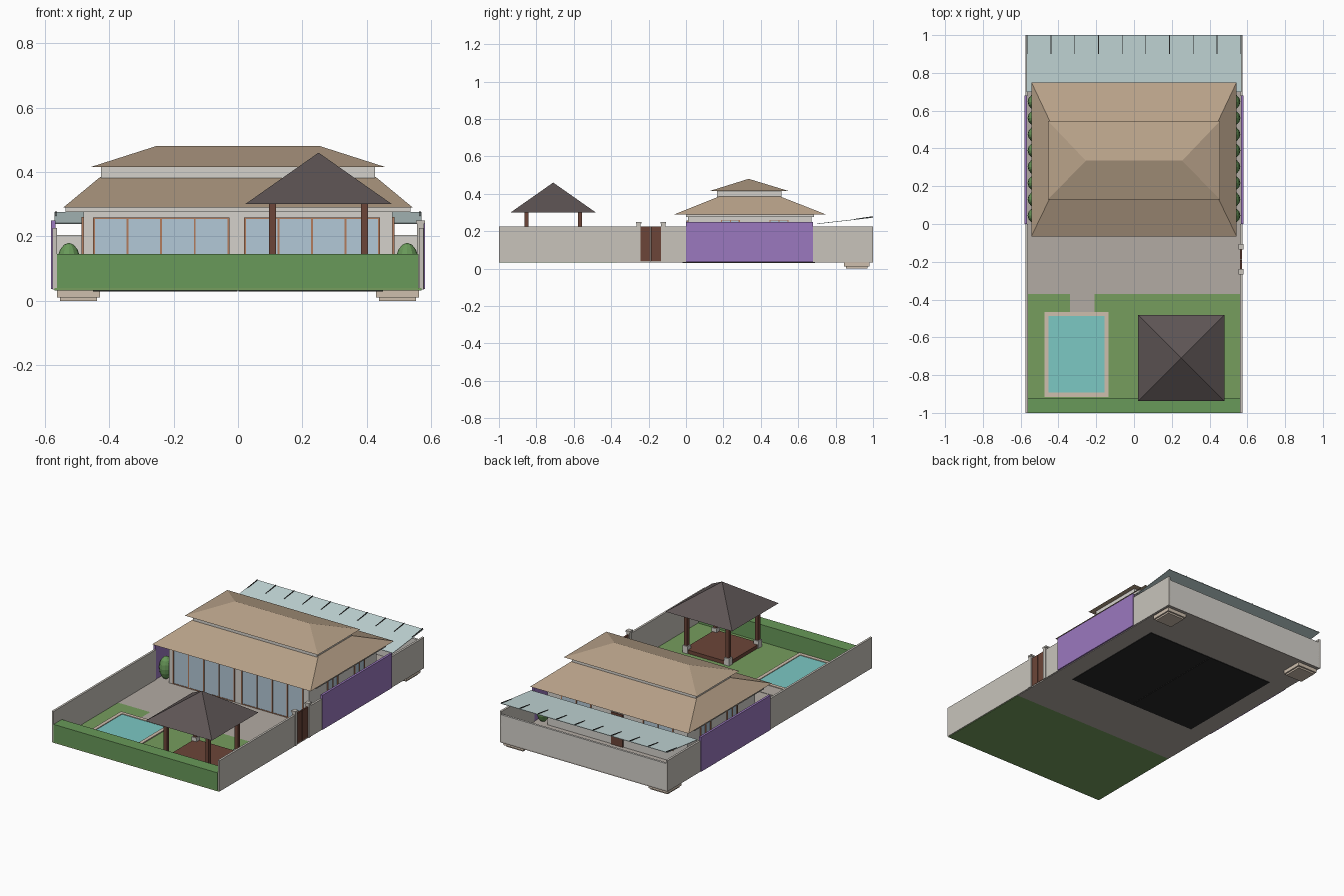
import bpy
from math import atan2

if "Cube" in bpy.data.objects:
    bpy.data.objects.remove(bpy.data.objects["Cube"])

MATS = {}
COLORS = {
    "stone": (0.58, 0.55, 0.50), "paving": (0.45, 0.41, 0.37), "purple": (0.33, 0.19, 0.52),
    "grass": (0.18, 0.34, 0.11), "hedge": (0.14, 0.32, 0.10), "tile": (0.48, 0.36, 0.25),
    "dark_tile": (0.11, 0.09, 0.09), "wood": (0.15, 0.06, 0.04), "frame": (0.45, 0.20, 0.11),
    "glass": (0.45, 0.58, 0.68), "water": (0.20, 0.58, 0.55), "plaster": (0.66, 0.64, 0.60),
    "rim": (0.62, 0.52, 0.42), "awning": (0.58, 0.72, 0.72), "black": (0.02, 0.02, 0.02),
}


def paint(obj, key):
    if key not in MATS:
        MATS[key] = bpy.data.materials.new(key)
        MATS[key].diffuse_color = (*COLORS[key], 1)
    obj.data.materials.append(MATS[key])
    return obj


def mesh(name, verts, faces, key):
    me = bpy.data.meshes.new(name)
    me.from_pydata(verts, [], faces)
    obj = bpy.data.objects.new(name, me)
    bpy.context.collection.objects.link(obj)
    return paint(obj, key)


def hip(name, base, z0, top, z1, key):
    """Solid between two rectangles (x0, x1, y0, y1)."""
    v = [(x, y, z) for (x0, x1, y0, y1), z in ((base, z0), (top, z1))
         for x, y in ((x0, y0), (x1, y0), (x1, y1), (x0, y1))]
    f = [(3, 2, 1, 0), (4, 5, 6, 7)] + [(i, (i + 1) % 4, (i + 1) % 4 + 4, i + 4) for i in range(4)]
    obj = mesh(name, v, f, key)
    import bmesh
    bm = bmesh.new()
    bm.from_mesh(obj.data)
    bmesh.ops.remove_doubles(bm, verts=bm.verts, dist=1e-5)
    bm.to_mesh(obj.data)
    bm.free()
    return obj


def box(name, x0, x1, y0, y1, z0, z1, key):
    return hip(name, (x0, x1, y0, y1), z0, (x0, x1, y0, y1), z1, key)


G = 0.04  # ground level

# Ground
box("patio", -0.57, 0.57, -0.37, 1.0, 0.032, G, "paving")
box("lawn", -0.57, 0.57, -1.0, -0.37, 0.032, G, "grass")
box("pool_path", -0.34, -0.21, -0.47, -0.37, G - 0.004, G + 0.002, "paving")
for i, (x0, x1) in enumerate(((-0.45, -0.002), (0.002, 0.45))):
    box(f"house_floor_{i}", x0, x1, -0.02, 0.69, 0.029, 0.034, "black")

# Corner footings under the back edge
for s in (-1, 1):
    c = s * 0.495
    box("footing", c - 0.067, c + 0.067, 0.845, 0.98, 0.01, 0.033, "rim")
    box("footing_base", c - 0.058, c + 0.058, 0.855, 0.97, 0.0, 0.01, "rim")

# Perimeter walls
TOP = 0.226
for s in (-1, 1):
    a, b = sorted((s * 0.562, s * 0.575))
    spans = [(-1.0, -0.25), (-0.13, 0.0), (0.68, 1.0)] if s > 0 else [(-1.0, 0.0), (0.68, 1.0)]
    for y0, y1 in spans:
        box("side_wall", a, b, y0, y1, 0.035, TOP, "stone")
    a, b = sorted((s * 0.566, s * 0.58))
    box("purple_wall", a, b, 0.0, 0.68, 0.036, 0.25, "purple")
box("back_wall", -0.565, 0.565, 0.987, 1.0, 0.035, 0.205, "plaster")
box("front_hedge", -0.565, 0.56, -1.0, -0.92, G - 0.002, 0.146, "hedge")

# Side gate
for y0 in (-0.265, -0.133):
    box("gate_post", 0.555, 0.578, y0, y0 + 0.023, 0.035, 0.24, "stone")
    box("gate_post_cap", 0.552, 0.58, y0 - 0.003, y0 + 0.026, 0.24, 0.25, "stone")
for y0, y1 in ((-0.242, -0.19), (-0.187, -0.133)):
    box("gate_leaf", 0.562, 0.572, y0, y1, G, 0.226, "wood")

# Pool
px0, px1, py0, py1, w = -0.475, -0.135, -0.915, -0.465, 0.022
box("pool_rim_front", px0, px1, py0, py0 + w, G - 0.004, G + 0.006, "rim")
box("pool_rim_back", px0, px1, py1 - w, py1, G - 0.004, G + 0.006, "rim")
box("pool_rim_left", px0, px0 + w, py0 + w, py1 - w, G - 0.004, G + 0.006, "rim")
box("pool_rim_right", px1 - w, px1, py0 + w, py1 - w, G - 0.004, G + 0.006, "rim")
box("pool_water", px0 + w, px1 - w, py0 + w, py1 - w, G - 0.004, G + 0.002, "water")

# Pavilion
cx, cy = 0.25, -0.71
box("pavilion_deck", cx - 0.155, cx + 0.155, cy - 0.155, cy + 0.155, G, 0.062, "wood")
for sx in (-1, 1):
    for sy in (-1, 1):
        x, y = cx + sx * 0.143, cy + sy * 0.143
        box("pavilion_post_base", x - 0.017, x + 0.017, y - 0.017, y + 0.017, G, 0.085, "plaster")
        box("pavilion_post", x - 0.011, x + 0.011, y - 0.011, y + 0.011, 0.08, 0.318, "wood")
r = 0.228
mesh("pavilion_roof",
     [(cx - r, cy - r, 0.30), (cx + r, cy - r, 0.30), (cx + r, cy + r, 0.30), (cx - r, cy + r, 0.30),
      (cx, cy, 0.46), (cx, cy, 0.45)],
     [(i, (i + 1) % 4, 4) for i in range(4)] + [((i + 1) % 4, i, 5) for i in range(4)], "dark_tile")

# House body and roofs
box("house_body", -0.48, 0.48, 0.01, 0.67, G, 0.278, "plaster")
box("house_soffit", -0.535, 0.535, 0.0, 0.685, 0.276, 0.29, "plaster")
hip("lower_roof", (-0.543, 0.543, -0.065, 0.75), 0.289, (-0.427, 0.427, 0.175, 0.505), 0.385, "tile")
box("roof_collar", -0.425, 0.425, 0.165, 0.51, 0.37, 0.418, "plaster")
hip("upper_roof", (-0.455, 0.455, 0.13, 0.545), 0.416, (-0.255, 0.255, 0.335, 0.335), 0.48, "tile")


# Windows: glass panel with mullions along one wall
def window(axis, wall, sign, a0, a1, z0, z1, panes):
    def part(name, p0, p1, q0, q1, depth, key):
        n0, n1 = sorted((wall - sign * 0.004, wall + sign * depth))
        if axis == "x":
            box(name, p0, p1, n0, n1, q0, q1, key)
        else:
            box(name, n0, n1, p0, p1, q0, q1, key)
    part("window_glass", a0, a1, z0, z1, 0.002, "glass")
    for i in range(panes + 1):
        p = a0 + (a1 - a0) * i / panes
        part("window_mullion", p - 0.003, p + 0.003, z0, z1, 0.006, "frame")
    for q in (z0, z1 - 0.004):
        part("window_rail", a0, a1, q, q + 0.004, 0.005, "frame")


window("x", 0.01, -1, -0.447, -0.03, G + 0.003, 0.258, 4)
window("x", 0.01, -1, 0.022, 0.438, G + 0.003, 0.258, 4)
for s in (-1, 1):
    for y0 in (0.19, 0.45):
        window("y", s * 0.48, s, y0, y0 + 0.095, 0.12, 0.26, 2)
    window("x", 0.67, 1, s * 0.28 - 0.1, s * 0.28 + 0.1, 0.11, 0.25, 2)
box("back_door", -0.04, 0.04, 0.66, 0.676, G, 0.24, "wood")

# Shrubs along both sides
for s in (-1, 1):
    for i in range(8):
        bpy.ops.mesh.primitive_uv_sphere_add(segments=12, ring_count=8, radius=1,
                                             location=(s * 0.525, 0.045 + i * 0.086, 0.11))
        o = bpy.context.object
        o.name = "shrub"
        o.scale = (0.038, 0.04, 0.07)
        paint(o, "hedge")

# Back awning: sloped sheet with rafter tips
ya, za, yb, zb = 0.70, 0.238, 1.0, 0.272
t = 0.003
mesh("awning_sheet",
     [(x, y, z + d) for d in (0, t) for x, y, z in
      ((-0.57, ya, za), (0.57, ya, za), (0.57, yb, zb), (-0.57, yb, zb))],
     [(3, 2, 1, 0), (4, 5, 6, 7)] + [(i, (i + 1) % 4, (i + 1) % 4 + 4, i + 4) for i in range(4)], "awning")
for i in range(10):
    x = -0.565 + i * 1.13 / 9
    rod = box("awning_rafter", -0.002, 0.002, -0.05, 0.05, -0.002, 0.002, "black")
    rod.location = (x, 0.949, 0.2705)
    rod.rotation_euler.x = atan2(zb - za, yb - ya) + 0.03

for m in bpy.data.materials:
    if m.users and not m.is_grease_pencil:
        m.use_nodes = True
        m.node_tree.nodes["Principled BSDF"].inputs["Base Color"].default_value = m.diffuse_color
